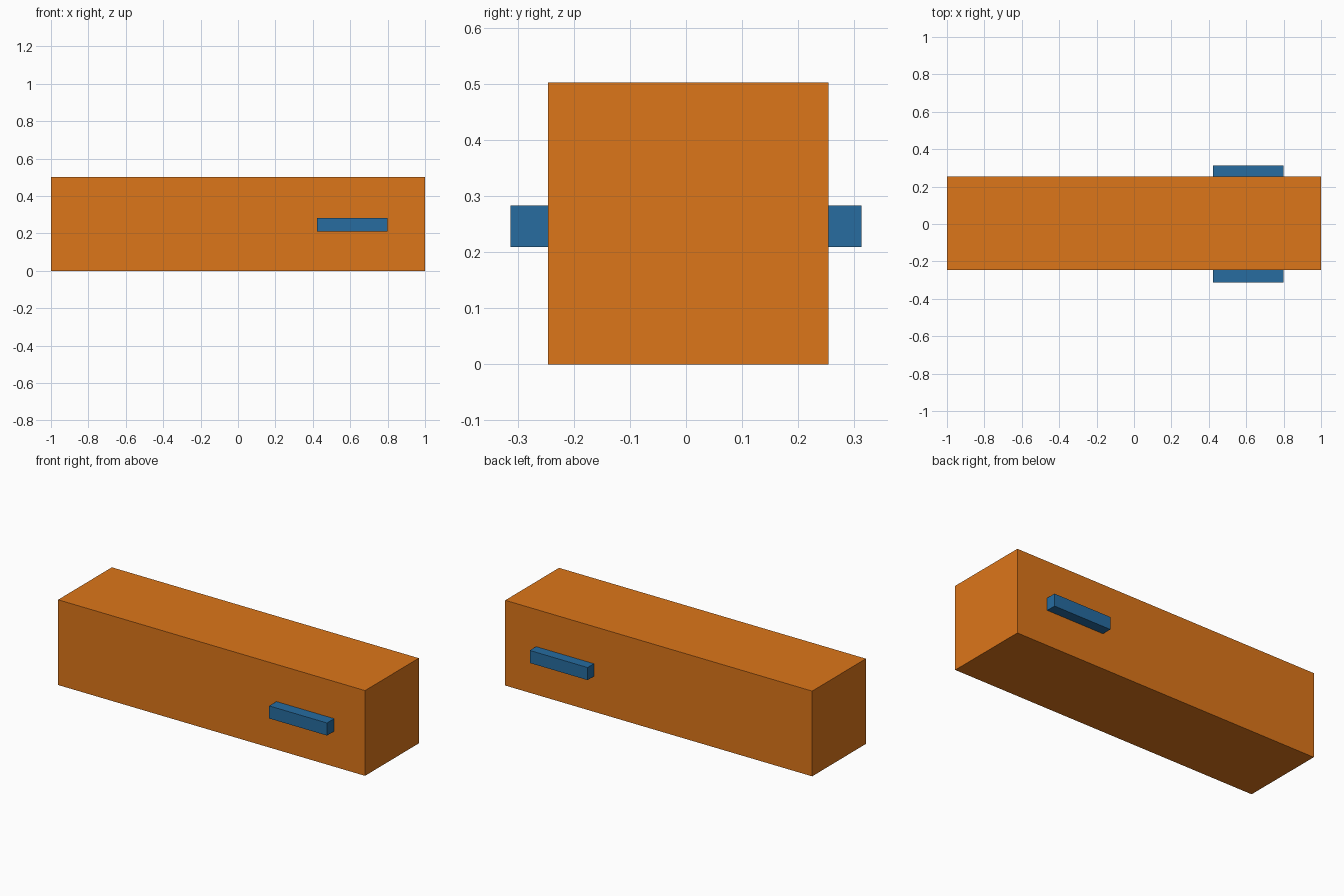
import bpy

if "Cube" in bpy.data.objects:
    bpy.data.objects.remove(bpy.data.objects["Cube"])


def material(name, color):
    mat = bpy.data.materials.new(name)
    mat.diffuse_color = color
    mat.use_nodes = True
    mat.node_tree.nodes["Principled BSDF"].inputs["Base Color"].default_value = mat.diffuse_color
    return mat


def box(name, low, high, mat):
    size = [h - l for l, h in zip(low, high)]
    centre = [(h + l) / 2 for l, h in zip(low, high)]
    bpy.ops.mesh.primitive_cube_add(size=1, location=centre)
    obj = bpy.context.object
    obj.name = name
    obj.scale = size
    bpy.ops.object.transform_apply(location=False, rotation=False, scale=True)
    obj.data.materials.append(mat)
    return obj


orange = material("orange", (0.72, 0.18, 0.01, 1))
blue = material("blue", (0.02, 0.15, 0.35, 1))

# Long square body
box("body", (-1, -0.246, 0), (1, 0.254, 0.502), orange)

# Cross bar running through the body, protruding on both sides
box("cross_bar", (0.422, -0.313, 0.209), (0.799, 0.313, 0.283), blue)
